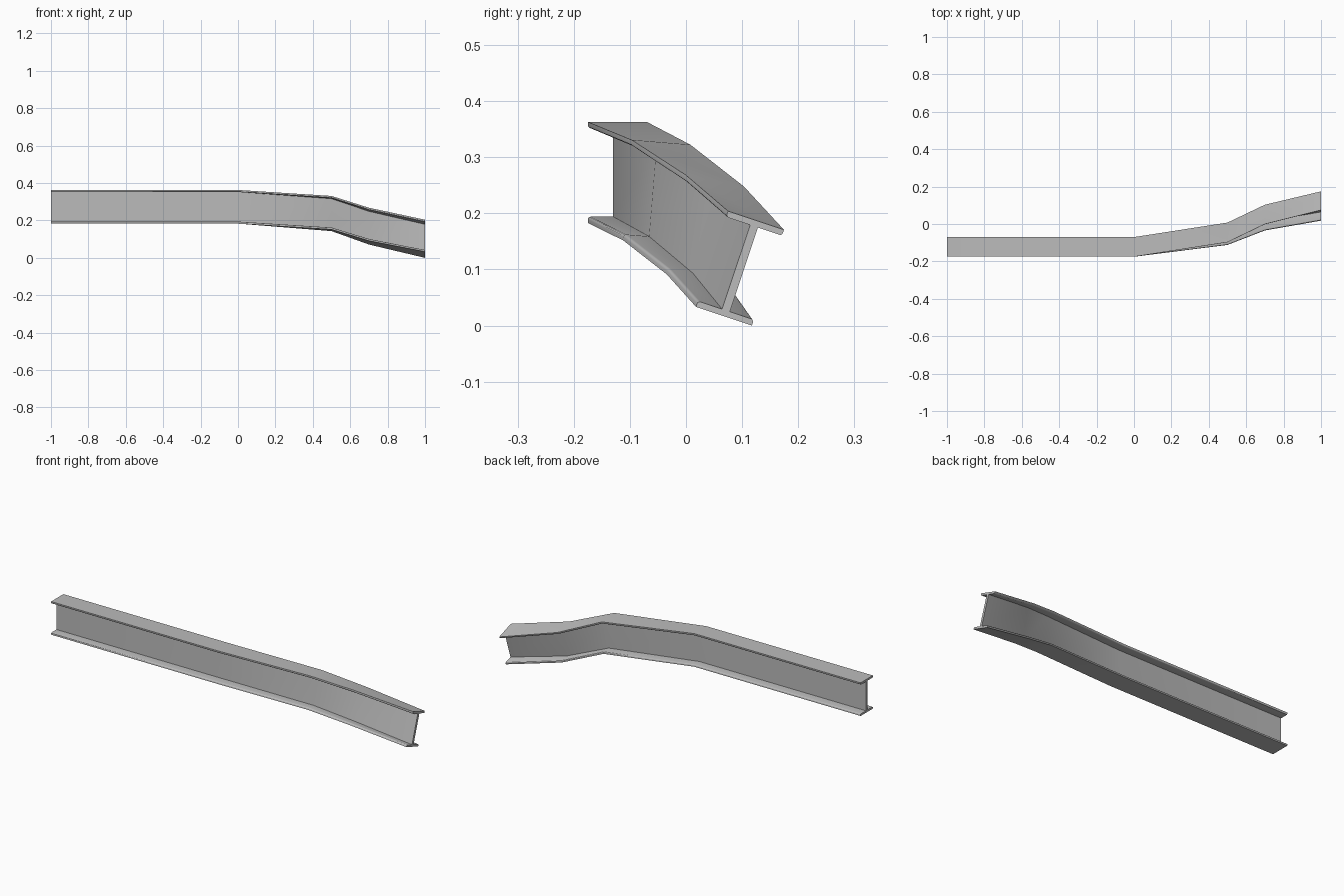
import bpy, bmesh
from math import sin, cos, radians, pi

if "Cube" in bpy.data.objects:
    bpy.data.objects.remove(bpy.data.objects["Cube"], do_unlink=True)

steel = bpy.data.materials.new("steel grey")
steel.use_nodes = True
colour = (0.5, 0.5, 0.5, 1)
steel.diffuse_color = colour
steel.node_tree.nodes["Principled BSDF"].inputs["Base Color"].default_value = colour

WIDTH, DEPTH, FLANGE, WEB, ROUND = 0.105, 0.18, 0.011, 0.0145, 0.005

# Quarter profile of the I section: outer flange edge, rounded tip, web root
w, d = WIDTH / 2, DEPTH / 2
quarter = [(w, d)]
for i in range(4):
    a = i * pi / 6
    quarter.append((w - ROUND + ROUND * cos(a), d - FLANGE + ROUND - ROUND * sin(a)))
quarter.append((WEB / 2, d - FLANGE))

# Mirror the quarter into the closed section
right = quarter + [(y, -z) for y, z in reversed(quarter)]
section = right + [(-y, z) for y, z in reversed(right)]

# Stations along the beam: x, top front corner y and z, twist in degrees
stations = [(-1, -0.175, 0.363, 0), (0, -0.175, 0.363, 0), (0.5, -0.097, 0.331, 4.7),
            (0.7, 0.0, 0.268, 11), (1, 0.075, 0.204, 18.5)]

bm = bmesh.new()
rings = []
for x, y0, z0, twist in stations:
    c, s = cos(radians(twist)), sin(radians(twist))
    ring = []
    for u, v in section:
        u, v = u + w, v - d
        ring.append(bm.verts.new((x, y0 + u * c + v * s, z0 - u * s + v * c)))
    rings.append(ring)

# Skin between stations
n = len(section)
for a, b in zip(rings, rings[1:]):
    for i in range(n):
        j = (i + 1) % n
        bm.faces.new((a[i], a[j], b[j], b[i]))

# End caps
bm.faces.new(rings[0])
bm.faces.new(rings[-1])
bmesh.ops.recalc_face_normals(bm, faces=bm.faces)

mesh = bpy.data.meshes.new("bent_beam")
bm.to_mesh(mesh)
bm.free()
mesh.materials.append(steel)
beam = bpy.data.objects.new("bent_beam", mesh)
bpy.context.collection.objects.link(beam)
bpy.ops.object.select_all(action='DESELECT')
beam.select_set(True)
bpy.context.view_layer.objects.active = beam
bpy.ops.object.shade_smooth_by_angle(angle=radians(30))
